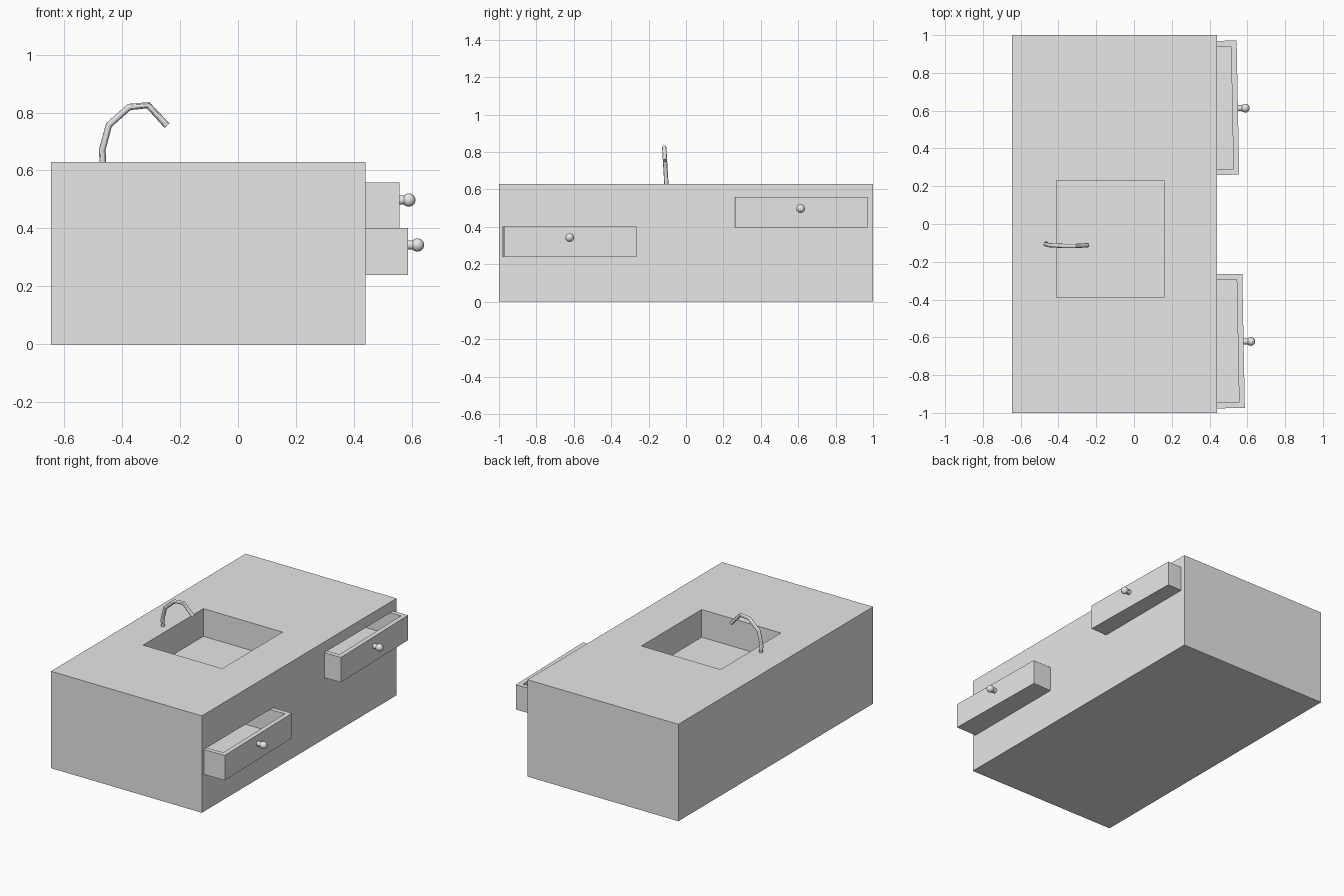
import bpy, bmesh, math
from mathutils import Matrix, Vector

if "Cube" in bpy.data.objects:
    bpy.data.objects.remove(bpy.data.objects["Cube"], do_unlink=True)

GREY = (0.8, 0.8, 0.8, 1)
grey = bpy.data.materials.new("plain grey")
grey.use_nodes = True
grey.diffuse_color = GREY
grey.node_tree.nodes["Principled BSDF"].inputs["Base Color"].default_value = GREY


def add_object(name, bm):
    mesh = bpy.data.meshes.new(name)
    bmesh.ops.recalc_face_normals(bm, faces=bm.faces)
    bm.to_mesh(mesh)
    bm.free()
    mesh.materials.append(grey)
    obj = bpy.data.objects.new(name, mesh)
    bpy.context.collection.objects.link(obj)
    return obj


def select(obj):
    bpy.ops.object.select_all(action='DESELECT')
    obj.select_set(True)
    bpy.context.view_layer.objects.active = obj


def box(lo, hi, turn=0):
    """A box between two corners, turned about z through its own centre."""
    lo, hi = Vector(lo), Vector(hi)
    bm = bmesh.new()
    bmesh.ops.create_cube(bm, size=1)
    bm.transform(Matrix.Translation((lo + hi) / 2) @ Matrix.Rotation(turn, 4, 'Z')
                 @ Matrix.Diagonal((*(hi - lo), 1)))
    return bm


def cut(target, bm):
    """Subtract a box from the target and discard the cutter."""
    cutter = add_object("cutter", bm)
    cutter.hide_render = True
    mod = target.modifiers.new("cut", 'BOOLEAN')
    mod.operation, mod.solver, mod.object = 'DIFFERENCE', 'EXACT', cutter
    select(target)
    bpy.ops.object.modifier_apply(modifier=mod.name)
    bpy.data.objects.remove(cutter, do_unlink=True)


# Cabinet block with a sunken basin
cabinet = add_object("cabinet", box((-0.645, -1, 0), (0.44, 1, 0.63)))
cut(cabinet, box((-0.41, -0.39, 0.45), (0.16, 0.23, 0.8)))


def drawer(name, front, y, z, knob_z):
    """A slightly skewed open drawer in its slot, with a round knob."""
    turn, depth, wide, high, wall = math.radians(1.1), 0.36, 0.71, 0.162, 0.03
    lo = Vector((front - depth, y - wide / 2, z))
    hi = Vector((front, y + wide / 2, z + high))
    gap = Vector((0.001, 0.001, 0.001))
    cut(cabinet, box(lo - gap, hi + gap, turn))
    tray = add_object(name, box(lo, hi, turn))
    inner_hi = hi - Vector((wall, wall, -0.1))
    cut(tray, box(lo + Vector((wall, wall, 0.02)), inner_hi, turn))

    # Knob stem and ball
    bm = bmesh.new()
    bmesh.ops.create_cone(bm, cap_ends=True, segments=24, radius1=0.016,
                          radius2=0.016, depth=0.045)
    bm.transform(Matrix.Translation((front + 0.012, y, knob_z))
                 @ Matrix.Rotation(math.pi / 2, 4, 'Y'))
    ball = Matrix.Translation((front + 0.039, y, knob_z))
    bmesh.ops.create_uvsphere(bm, u_segments=24, v_segments=12, radius=0.023, matrix=ball)
    select(add_object(name + "_knob", bm))
    bpy.ops.object.shade_smooth_by_angle()


drawer("upper_drawer", 0.55, 0.613, 0.397, 0.498)
drawer("lower_drawer", 0.58, -0.622, 0.24, 0.343)

# Curved tap beside the basin
path = [(-0.465, 0.6), (-0.468, 0.672), (-0.445, 0.757),
        (-0.375, 0.819), (-0.31, 0.825), (-0.245, 0.755)]
curve = bpy.data.curves.new("tap", 'CURVE')
curve.dimensions = '3D'
curve.bevel_depth = 0.0115
curve.bevel_resolution = 4
curve.use_fill_caps = True
spline = curve.splines.new('POLY')
spline.points.add(len(path) - 1)
for point, (x, z) in zip(spline.points, path):
    point.co = (x, -0.103 - 0.06 * (z - 0.6), z, 1)
curve.materials.append(grey)
tap = bpy.data.objects.new("tap", curve)
bpy.context.collection.objects.link(tap)
select(tap)
bpy.ops.object.convert(target='MESH')
bpy.ops.object.shade_smooth_by_angle()
